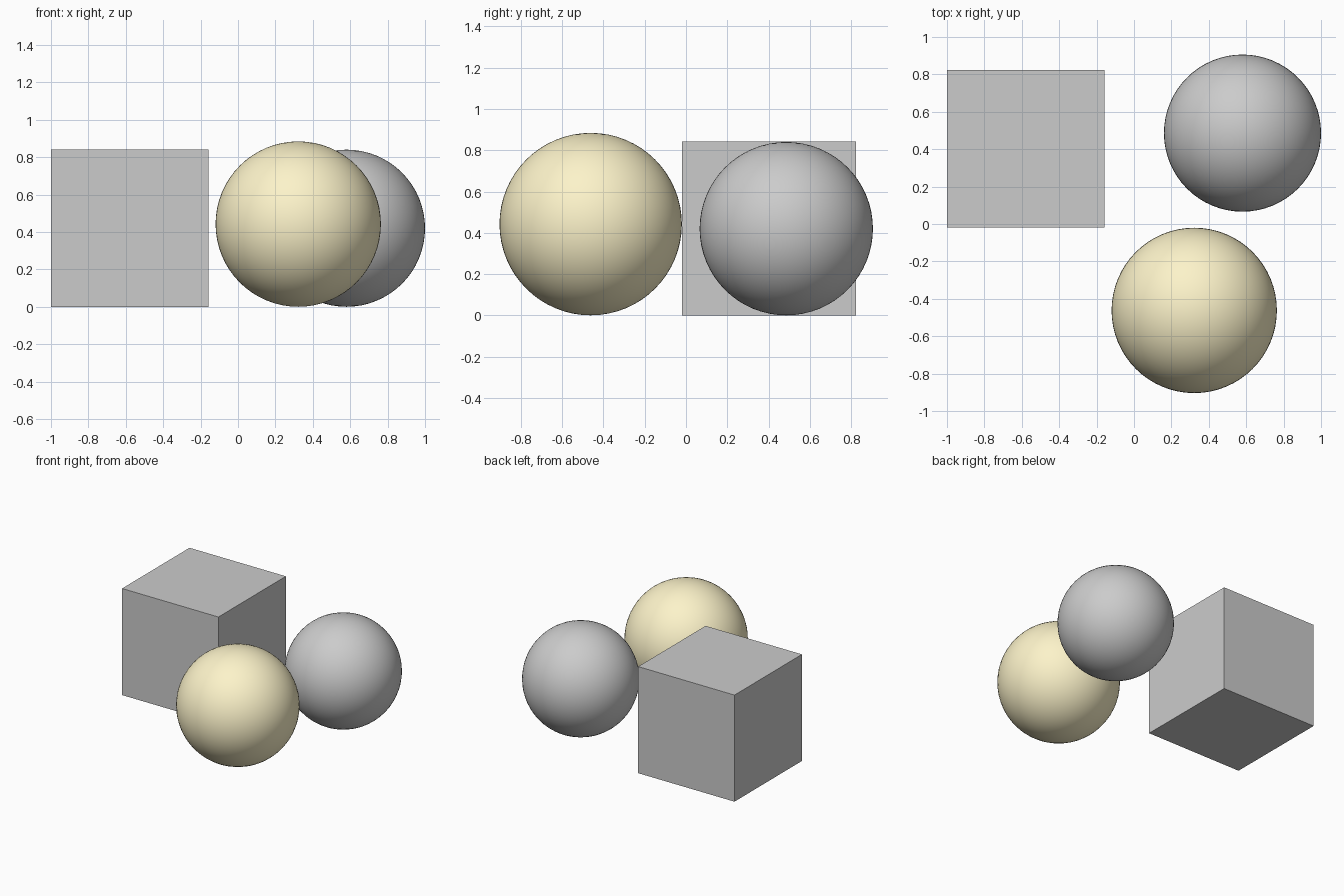
import bpy

if "Cube" in bpy.data.objects:
    bpy.data.objects.remove(bpy.data.objects["Cube"])


def add_sphere(name, radius, x, y):
    """Smooth ball resting on z = 0."""
    bpy.ops.mesh.primitive_uv_sphere_add(
        segments=64, ring_count=32, radius=radius, location=(x, y, radius))
    ball = bpy.context.object
    ball.name = name
    bpy.ops.object.shade_smooth()
    return ball


# Cube, resting on the ground
SIDE = 0.842
bpy.ops.mesh.primitive_cube_add(size=SIDE, location=(-1 + SIDE / 2, 0.402, SIDE / 2))
bpy.context.object.name = "cube"

# Grey ball behind
add_sphere("grey_ball", 0.42, 0.58, 0.486)

# Larger yellow ball in front
yellow_ball = add_sphere("yellow_ball", 0.442, 0.322, -0.462)
yellow = bpy.data.materials.new("pale_yellow")
yellow.diffuse_color = (0.98, 0.9, 0.59, 1)
yellow.use_nodes = True
yellow.node_tree.nodes["Principled BSDF"].inputs["Base Color"].default_value = yellow.diffuse_color
yellow_ball.data.materials.append(yellow)
